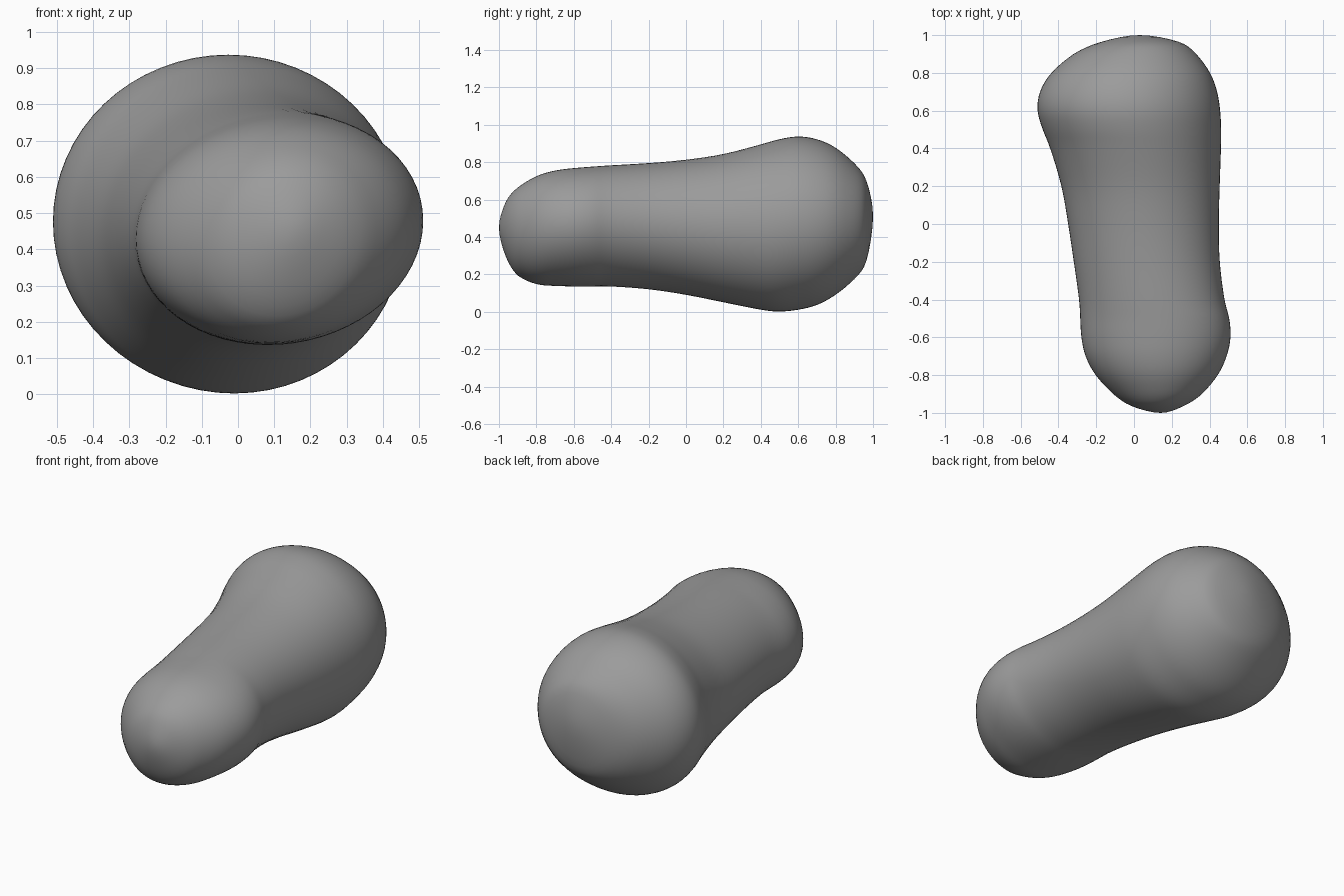
import bpy, bmesh, math

if "Cube" in bpy.data.objects:
    bpy.data.objects.remove(bpy.data.objects["Cube"])

# Cross-sections along y: (y, x_left, x_right, z_bottom, z_top)
SECTIONS = [
    (-1.00, 0.14, 0.14, 0.45, 0.45),
    (-0.965, -0.01, 0.26, 0.30, 0.585),
    (-0.90, -0.11, 0.36, 0.195, 0.665),
    (-0.80, -0.205, 0.445, 0.147, 0.727),
    (-0.70, -0.258, 0.492, 0.138, 0.757),
    (-0.60, -0.28, 0.513, 0.135, 0.77),
    (-0.50, -0.286, 0.506, 0.135, 0.778),
    (-0.40, -0.292, 0.48, 0.135, 0.785),
    (-0.20, -0.32, 0.455, 0.12, 0.797),
    (0.00, -0.35, 0.45, 0.09, 0.815),
    (0.20, -0.385, 0.455, 0.05, 0.845),
    (0.40, -0.445, 0.462, 0.01, 0.897),
    (0.50, -0.485, 0.463, 0.0, 0.925),
    (0.60, -0.513, 0.458, 0.01, 0.94),
    (0.70, -0.50, 0.442, 0.035, 0.925),
    (0.80, -0.44, 0.405, 0.09, 0.88),
    (0.90, -0.32, 0.33, 0.175, 0.795),
    (0.965, -0.17, 0.235, 0.275, 0.70),
    (1.00, 0.03, 0.03, 0.51, 0.51),
]
STEPS, SIDES = 4, 64


def mirrored(s):
    # Passes the profile smoothly through the closed tip
    return (s[0], s[2], s[1], s[4], s[3])


def catmull(p, t):
    return [0.5 * (2 * b + (c - a) * t + (2 * a - 5 * b + 4 * c - d) * t**2
                   + (3 * b - a - 3 * c + d) * t**3) for a, b, c, d in zip(*p)]


# Smoothly interpolated stations
pts = [mirrored(SECTIONS[1])] + SECTIONS + [mirrored(SECTIONS[-2])]
stations = [catmull(pts[i:i + 4], k / STEPS)
            for i in range(len(pts) - 3) for k in range(STEPS)][1:]

# Lofted body with slightly tilted oval sections
bm = bmesh.new()
rings = []
for y, x0, x1, z0, z1 in stations:
    cx, rx, cz, rz = (x0 + x1) / 2, (x1 - x0) / 2, (z0 + z1) / 2, (z1 - z0) / 2
    tilt = 0.08 * max(0, min(1, 0.5 - y))
    ring = []
    for k in range(SIDES):
        a = 2 * math.pi * k / SIDES
        ring.append(bm.verts.new((cx + rx * math.cos(a), y,
                                  cz + rz * math.sin(a + tilt))))
    rings.append(ring)
for r, s in zip(rings, rings[1:]):
    for k in range(SIDES):
        j = (k + 1) % SIDES
        bm.faces.new((r[k], r[j], s[j], s[k]))

# Rounded tips
for ring, s in ((rings[0], SECTIONS[0]), (rings[-1], SECTIONS[-1])):
    tip = bm.verts.new((s[1], s[0], s[3]))
    for k in range(SIDES):
        bm.faces.new((ring[k], ring[(k + 1) % SIDES], tip))

# Slightly relax the surface between sections
for _ in range(3):
    inner = [v for r in rings[8:-8] for v in r]
    bmesh.ops.smooth_vert(bm, verts=inner, factor=0.5,
                          use_axis_x=True, use_axis_y=True, use_axis_z=True)

bmesh.ops.recalc_face_normals(bm, faces=bm.faces)
for f in bm.faces:
    f.smooth = True
mesh = bpy.data.meshes.new("rounded_body")
bm.to_mesh(mesh)
bm.free()

# Dark grey surface
grey = bpy.data.materials.new("dark_grey")
grey.diffuse_color = (0.33, 0.33, 0.33, 1)
grey.use_nodes = True
grey.node_tree.nodes["Principled BSDF"].inputs["Base Color"].default_value = grey.diffuse_color
mesh.materials.append(grey)
bpy.context.collection.objects.link(bpy.data.objects.new("rounded_body", mesh))
